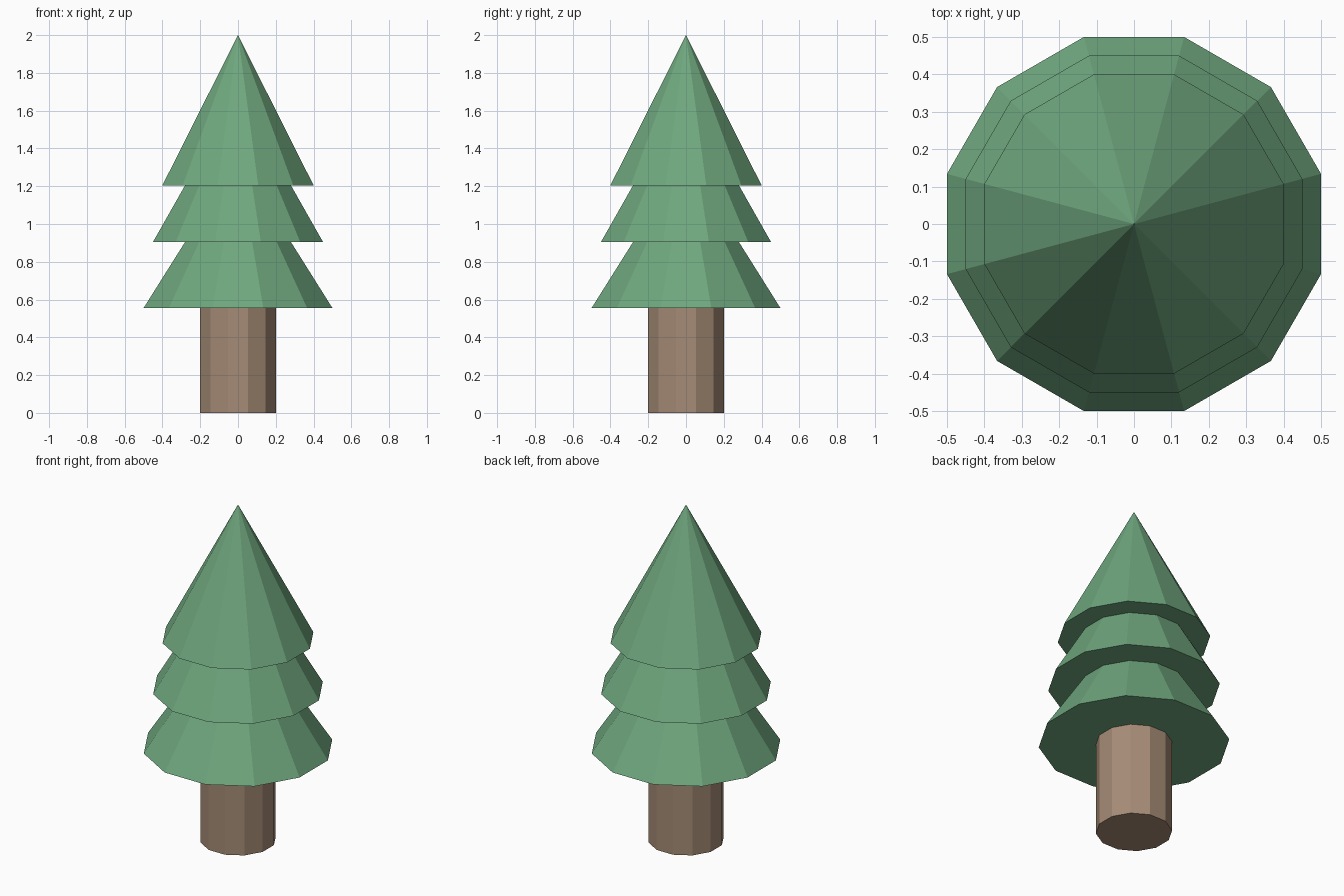
import bpy, bmesh, math

if "Cube" in bpy.data.objects:
    bpy.data.objects.remove(bpy.data.objects["Cube"])

SIDES = 12


def material(name, color):
    mat = bpy.data.materials.new(name)
    mat.diffuse_color = (*color, 1.0)
    mat.use_nodes = True
    mat.node_tree.nodes["Principled BSDF"].inputs["Base Color"].default_value = mat.diffuse_color
    return mat


def turned(name, profile, mat):
    """Revolve (flat-to-flat half width, z) points into a closed 12-sided solid."""
    bm = bmesh.new()
    k = 1 / math.cos(math.pi / SIDES)
    rings = []
    for r, z in profile:
        if r == 0:
            rings.append([bm.verts.new((0, 0, z))] * SIDES)
            continue
        angles = [(i + 0.5) * math.tau / SIDES for i in range(SIDES)]
        rings.append([bm.verts.new((r * k * math.cos(a), r * k * math.sin(a), z)) for a in angles])
    for low, high in zip(rings, rings[1:]):
        for i in range(SIDES):
            j = (i + 1) % SIDES
            corners = dict.fromkeys((low[i], low[j], high[j], high[i]))
            bm.faces.new(list(corners))
    # Close any open ends
    for ring in (rings[0], rings[-1]):
        if ring[0] is not ring[1]:
            bm.faces.new(ring)
    bmesh.ops.recalc_face_normals(bm, faces=bm.faces)
    mesh = bpy.data.meshes.new(name)
    bm.to_mesh(mesh)
    bm.free()
    mesh.materials.append(mat)
    obj = bpy.data.objects.new(name, mesh)
    bpy.context.collection.objects.link(obj)
    return obj


bark = material("bark", (0.38, 0.26, 0.18))
needles = material("needles", (0.16, 0.39, 0.21))

# Trunk
turned("trunk", [(0.2, 0), (0.2, 0.555)], bark)

# Three stepped tiers of foliage ending in a point
turned("foliage", [
    (0.2, 0.555), (0.5, 0.555), (0.28, 0.905),
    (0.45, 0.905), (0.28, 1.205),
    (0.4, 1.205), (0, 2.0),
], needles)
